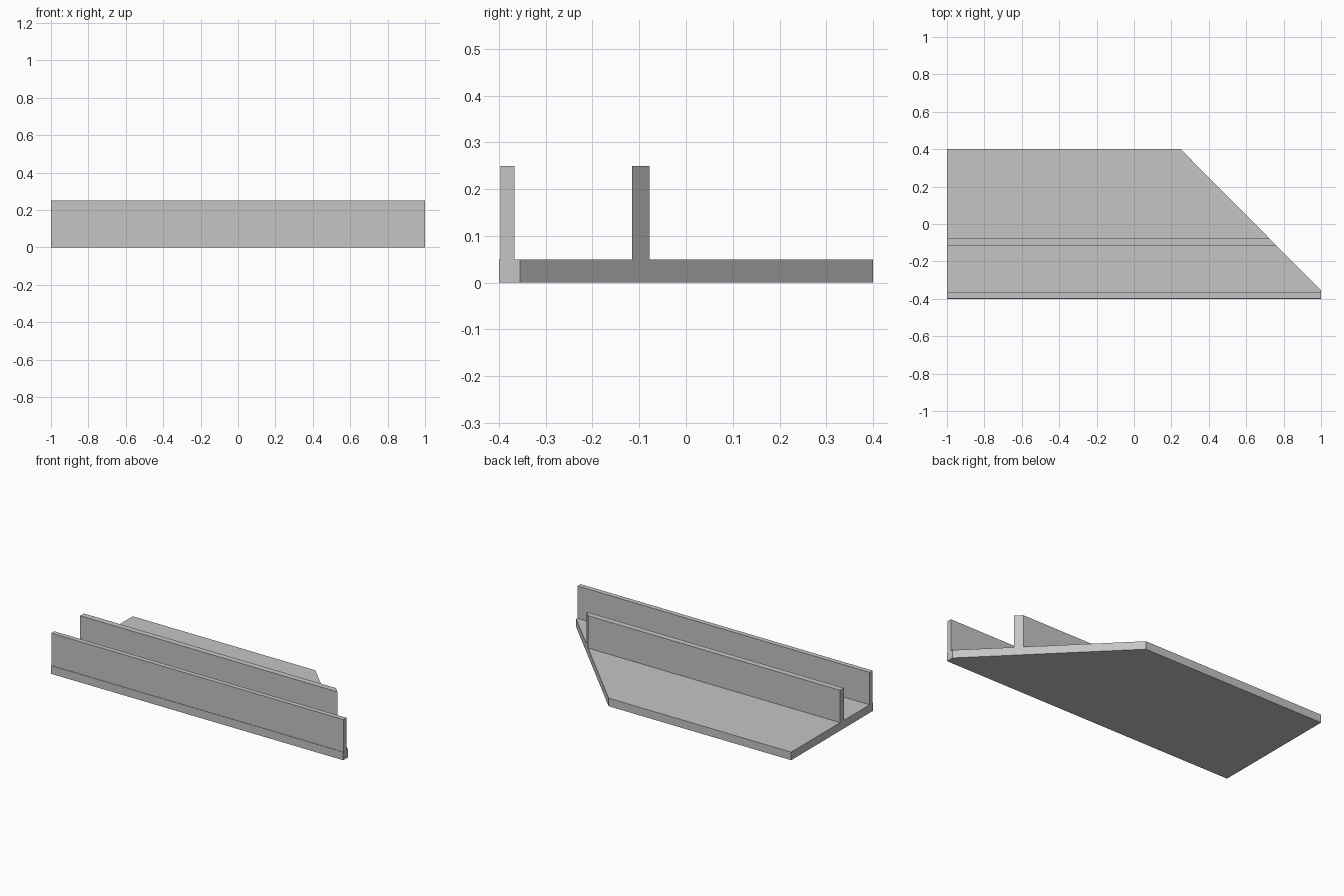
import bpy
import bmesh
from mathutils import Vector

cube = bpy.data.objects.get("Cube")
if cube:
    bpy.data.objects.remove(cube, do_unlink=True)

grey = bpy.data.materials.new("light grey")
grey.use_nodes = True
colour = (0.56, 0.56, 0.56, 1)
grey.diffuse_color = colour
grey.node_tree.nodes["Principled BSDF"].inputs["Base Color"].default_value = colour

# Vertical plane of the mitred end
MITRE_START = Vector((1, -0.355, 0))
MITRE_END = Vector((0.25, 0.4, 0))
along = MITRE_END - MITRE_START
MITRE_NORMAL = Vector((along.y, -along.x, 0)).normalized()


def mitred_bar(name, y0, y1, z0, z1):
    """Full-length bar trimmed by the mitre plane."""
    bm = bmesh.new()
    bmesh.ops.create_cube(bm, size=1)
    for v in bm.verts:
        v.co = (v.co.x * 2,
                y0 + (v.co.y + 0.5) * (y1 - y0),
                z0 + (v.co.z + 0.5) * (z1 - z0))
    bmesh.ops.bisect_plane(bm, geom=bm.verts[:] + bm.edges[:] + bm.faces[:],
                           plane_co=MITRE_START, plane_no=MITRE_NORMAL,
                           clear_outer=True)
    # Close the cut end
    rim = [e for e in bm.edges if e.is_boundary]
    if rim:
        bmesh.ops.holes_fill(bm, edges=rim)
    bmesh.ops.recalc_face_normals(bm, faces=bm.faces)
    mesh = bpy.data.meshes.new(name)
    bm.to_mesh(mesh)
    bm.free()
    mesh.materials.append(grey)
    obj = bpy.data.objects.new(name, mesh)
    bpy.context.collection.objects.link(obj)


# Flat base with two upright walls
mitred_bar("base_plate", -0.4, 0.4, 0, 0.05)
mitred_bar("front_wall", -0.397, -0.367, 0.05, 0.25)
mitred_bar("middle_wall", -0.115, -0.078, 0.05, 0.25)
